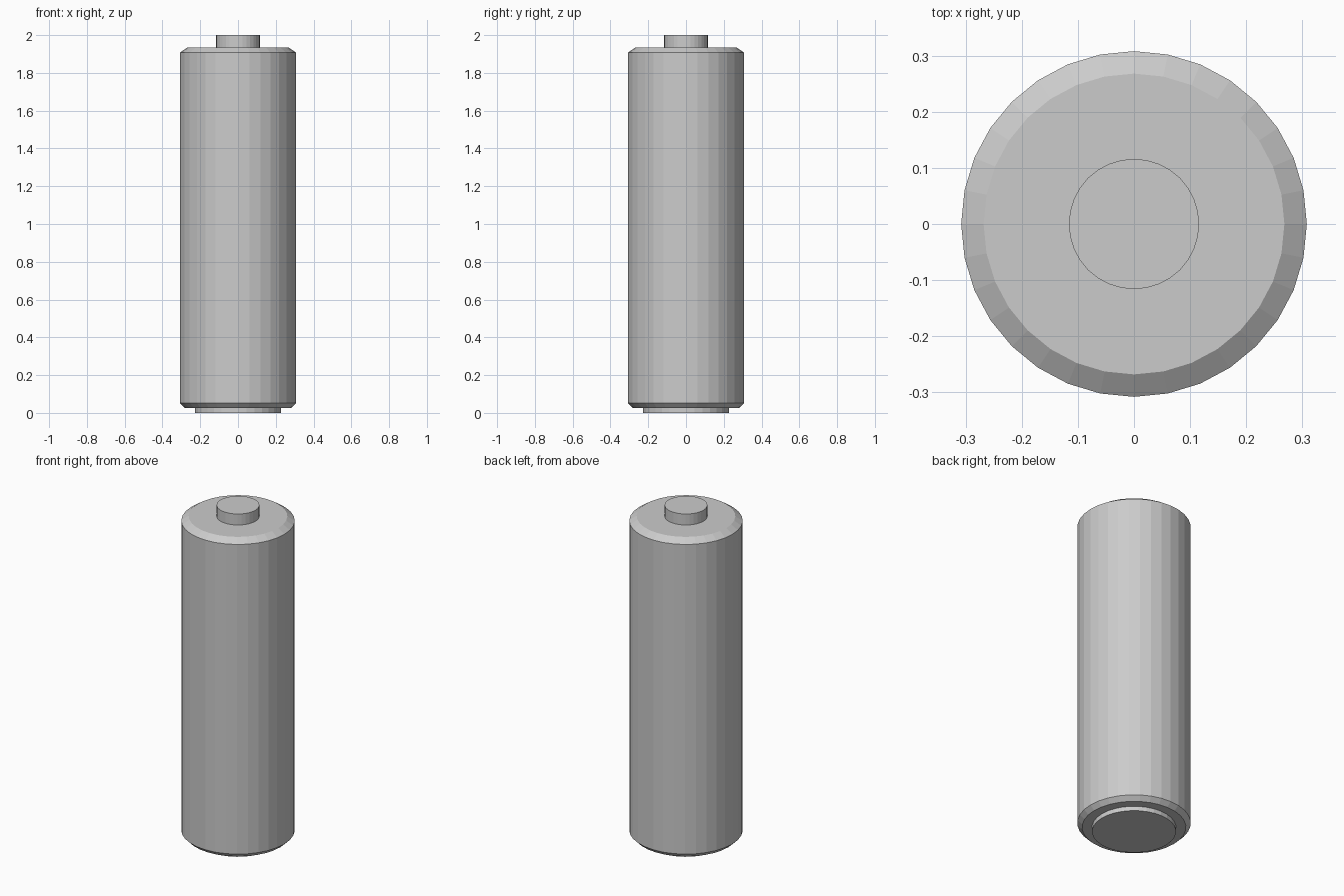
import bpy, bmesh
from math import cos, sin, tau

if "Cube" in bpy.data.objects:
    bpy.data.objects.remove(bpy.data.objects["Cube"])

SIDES = 32


def lathe(name, profile):
    """Closed turned solid from (radius, z) points, bottom to top."""
    bm = bmesh.new()
    rings = [[bm.verts.new((r * cos(tau * i / SIDES), r * sin(tau * i / SIDES), z))
              for i in range(SIDES)] for r, z in profile]
    for low, high in zip(rings, rings[1:]):
        for i in range(SIDES):
            j = (i + 1) % SIDES
            bm.faces.new((low[i], low[j], high[j], high[i]))
    bm.faces.new(rings[0][::-1])
    bm.faces.new(rings[-1])
    mesh = bpy.data.meshes.new(name)
    bm.to_mesh(mesh)
    bm.free()
    obj = bpy.data.objects.new(name, mesh)
    bpy.context.collection.objects.link(obj)
    return obj


# Main can with chamfered rims
lathe("battery_body", [(0.282, 0.027), (0.308, 0.053), (0.308, 1.907), (0.268, 1.934)])
# Raised button on top
lathe("positive_terminal", [(0.116, 1.934), (0.116, 2.0)])
# Shallow contact disc underneath
lathe("negative_terminal", [(0.228, 0.0), (0.228, 0.027)])
